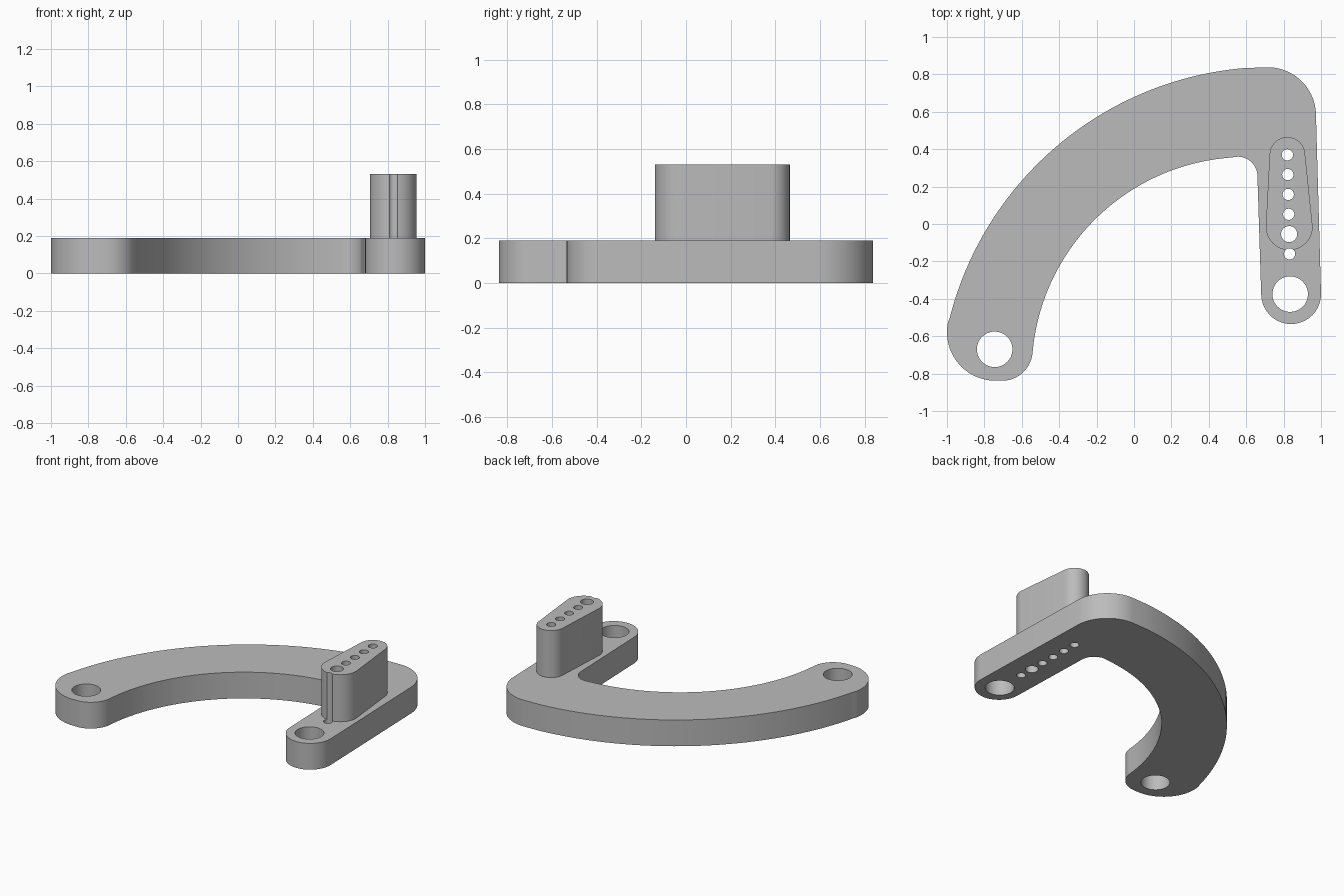
import bpy
import bmesh
from math import cos, sin, radians

cube = bpy.data.objects.get("Cube")
if cube:
    bpy.data.objects.remove(cube, do_unlink=True)

grey = bpy.data.materials.new("plain grey")
grey.use_nodes = True
colour = (0.5, 0.5, 0.5, 1)
grey.diffuse_color = colour
grey.node_tree.nodes["Principled BSDF"].inputs["Base Color"].default_value = colour


def arc(x, y, r, start, end, steps=20):
    """Points along a circular arc, angles in degrees."""
    angles = [radians(start + (end - start) * i / steps) for i in range(steps + 1)]
    return [(x + r * cos(a), y + r * sin(a)) for a in angles]


def prism(name, outlines, bottom, top):
    """Extrude closed outlines upward into one object."""
    bm = bmesh.new()
    for outline in outlines:
        face = bm.faces.new([bm.verts.new((x, y, bottom)) for x, y in outline])
        up = bmesh.ops.extrude_face_region(bm, geom=[face], use_keep_orig=True)
        verts = [g for g in up["geom"] if isinstance(g, bmesh.types.BMVert)]
        bmesh.ops.translate(bm, verts=verts, vec=(0, 0, top - bottom))
    bmesh.ops.recalc_face_normals(bm, faces=bm.faces)
    mesh = bpy.data.meshes.new(name)
    bm.to_mesh(mesh)
    bm.free()
    mesh.materials.append(grey)
    obj = bpy.data.objects.new(name, mesh)
    bpy.context.collection.objects.link(obj)
    return obj


def combine(target, other, operation):
    """Apply a boolean, then discard the helper."""
    other.hide_render = True
    mod = target.modifiers.new(operation.lower(), "BOOLEAN")
    mod.operation, mod.object, mod.solver = operation, other, "EXACT"
    bpy.context.view_layer.objects.active = target
    bpy.ops.object.modifier_apply(modifier=mod.name)
    bpy.data.objects.remove(other, do_unlink=True)


# Hooked plate: short straight arm, outer bend, long curved arm, rounded end
plate_outline = (
    arc(0.84, -0.375, 0.16, 180, 360)
    + arc(0.715, 0.58, 0.258, 0, 90)
    + arc(0.74, -0.94, 1.78, 95, 166, 48)
    + arc(-0.74, -0.578, 0.26, 168, 270)
    + arc(-0.705, -0.675, 0.163, 270, 355)
    + arc(0.6, -0.789, 1.147, 172, 95, 48)
    + arc(0.555, 0.255, 0.105, 90, 0, 12)
)
bracket = prism("curved_bracket", [plate_outline], 0, 0.19)

# Tapered upright block on the short arm
block_outline = arc(0.83, -0.015, 0.125, 180, 360) + arc(0.82, 0.37, 0.095, 0, 180)
combine(bracket, prism("upright_block", [block_outline], 0.1, 0.53), "UNION")

# Pivot holes and the row of small holes, all the way through
holes = [(-0.745, -0.67, 0.095), (0.835, -0.375, 0.095)]
for i in range(6):
    radius = 0.043 if i == 4 else 0.03
    holes.append((0.82 + 0.0024 * i, 0.37 - 0.106 * i, radius))
circles = [arc(x, y, r, 0, 360, 40)[:-1] for x, y, r in holes]
combine(bracket, prism("hole_cutter", circles, -0.1, 0.7), "DIFFERENCE")

# Smooth the curved walls and keep the rims sharp
bpy.ops.object.select_all(action="DESELECT")
bracket.select_set(True)
bpy.context.view_layer.objects.active = bracket
bpy.ops.object.shade_smooth_by_angle(angle=radians(30))
